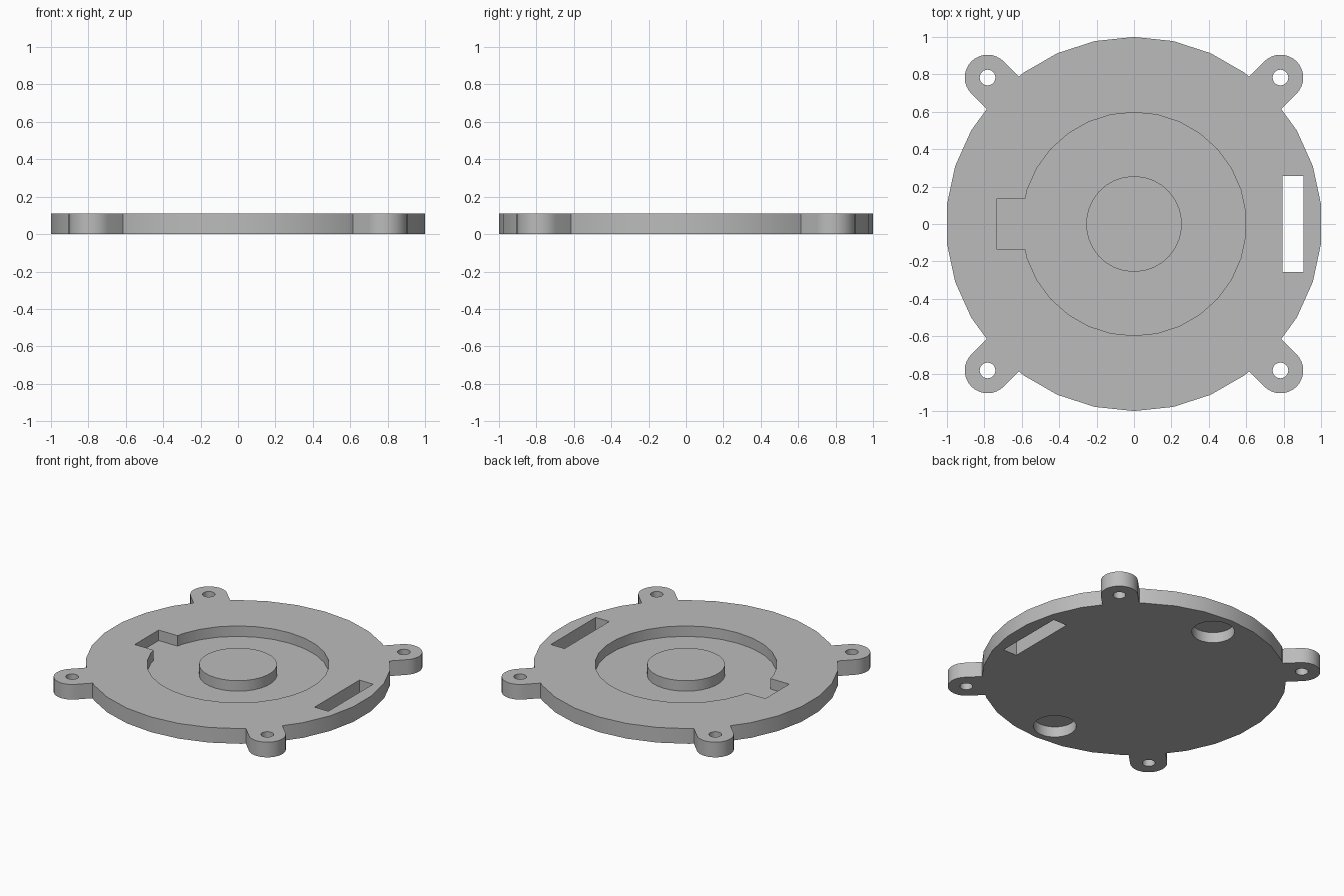
import bpy, bmesh
from math import cos, sin, pi, radians

if "Cube" in bpy.data.objects:
    bpy.data.objects.remove(bpy.data.objects["Cube"], do_unlink=True)

TOP = 0.11        # plate thickness
FLOOR = 0.034     # recess floor height
POCKET = 0.076    # underside pocket depth
EPS = 0.05        # cutter overshoot
LUG = 0.783       # lug hole position on x and y

grey = bpy.data.materials.new("plain grey")
grey.use_nodes = True
grey.diffuse_color = (0.5, 0.5, 0.5, 1)
grey.node_tree.nodes["Principled BSDF"].inputs["Base Color"].default_value = (0.5, 0.5, 0.5, 1)


def prism(name, points, z0, z1):
    """Extrude a counter-clockwise outline from z0 to z1."""
    bm = bmesh.new()
    base = bm.faces.new([bm.verts.new((x, y, z0)) for x, y in points])
    out = bmesh.ops.extrude_face_region(bm, geom=[base])
    verts = [v for v in out["geom"] if isinstance(v, bmesh.types.BMVert)]
    bmesh.ops.translate(bm, vec=(0, 0, z1 - z0), verts=verts)
    bmesh.ops.recalc_face_normals(bm, faces=bm.faces)
    mesh = bpy.data.meshes.new(name)
    bm.to_mesh(mesh)
    bm.free()
    mesh.materials.append(grey)
    obj = bpy.data.objects.new(name, mesh)
    bpy.context.collection.objects.link(obj)
    return obj


def circle(r, cx=0, cy=0, sides=30, sx=1.0):
    return [(cx + sx * r * cos(pi / 2 + 2 * pi * i / sides),
             cy + r * sin(pi / 2 + 2 * pi * i / sides)) for i in range(sides)]


def rect(x0, x1, y0, y1):
    return [(x0, y0), (x1, y0), (x1, y1), (x0, y1)]


def combine(target, tool, operation):
    """Apply a boolean and discard the tool."""
    mod = target.modifiers.new(operation.lower(), "BOOLEAN")
    mod.operation, mod.solver, mod.object = operation, "EXACT", tool
    bpy.context.view_layer.objects.active = target
    bpy.ops.object.modifier_apply(modifier=mod.name)
    bpy.data.objects.remove(tool, do_unlink=True)


def lug_outline(angle, r=0.122):
    """Radial tab with a rounded end, turned to the given angle."""
    reach = LUG * 2 ** 0.5
    pts = [(0.8, -r)]
    pts += [(reach + r * cos(a), r * sin(a)) for a in
            (-pi / 2 + pi * i / 16 for i in range(17))]
    pts.append((0.8, r))
    c, s = cos(angle), sin(angle)
    return [(x * c - y * s, x * s + y * c) for x, y in pts]


# Round plate
plate = prism("mounting_plate", circle(1, sx=1 / cos(pi / 30)), 0, TOP)

# Four corner lugs with through holes
for k in range(4):
    combine(plate, prism("lug", lug_outline(pi / 4 + k * pi / 2), 0, TOP), "UNION")
for sx in (-1, 1):
    for sy in (-1, 1):
        hole = circle(0.042, sx * LUG, sy * LUG, 24)
        combine(plate, prism("lug_hole", hole, -EPS, TOP + EPS), "DIFFERENCE")

# Top recess with side notch, and its centre boss
combine(plate, prism("recess", circle(0.597, sx=1.005), FLOOR, TOP + EPS), "DIFFERENCE")
combine(plate, prism("notch", rect(-0.733, -0.4, -0.137, 0.137), FLOOR, TOP + EPS), "DIFFERENCE")
combine(plate, prism("boss", circle(0.256), FLOOR - 0.01, TOP), "UNION")

# Through slot
combine(plate, prism("slot", rect(0.795, 0.905, -0.257, 0.257), -EPS, TOP + EPS), "DIFFERENCE")

# Two round blind pockets underneath
for sy in (-1, 1):
    combine(plate, prism("pocket", circle(0.141, 0, sy * 0.81), -EPS, POCKET), "DIFFERENCE")

# Smooth the round walls, keep the edges crisp
bpy.ops.object.select_all(action="DESELECT")
plate.select_set(True)
bpy.context.view_layer.objects.active = plate
bpy.ops.object.shade_smooth_by_angle(angle=radians(30))
